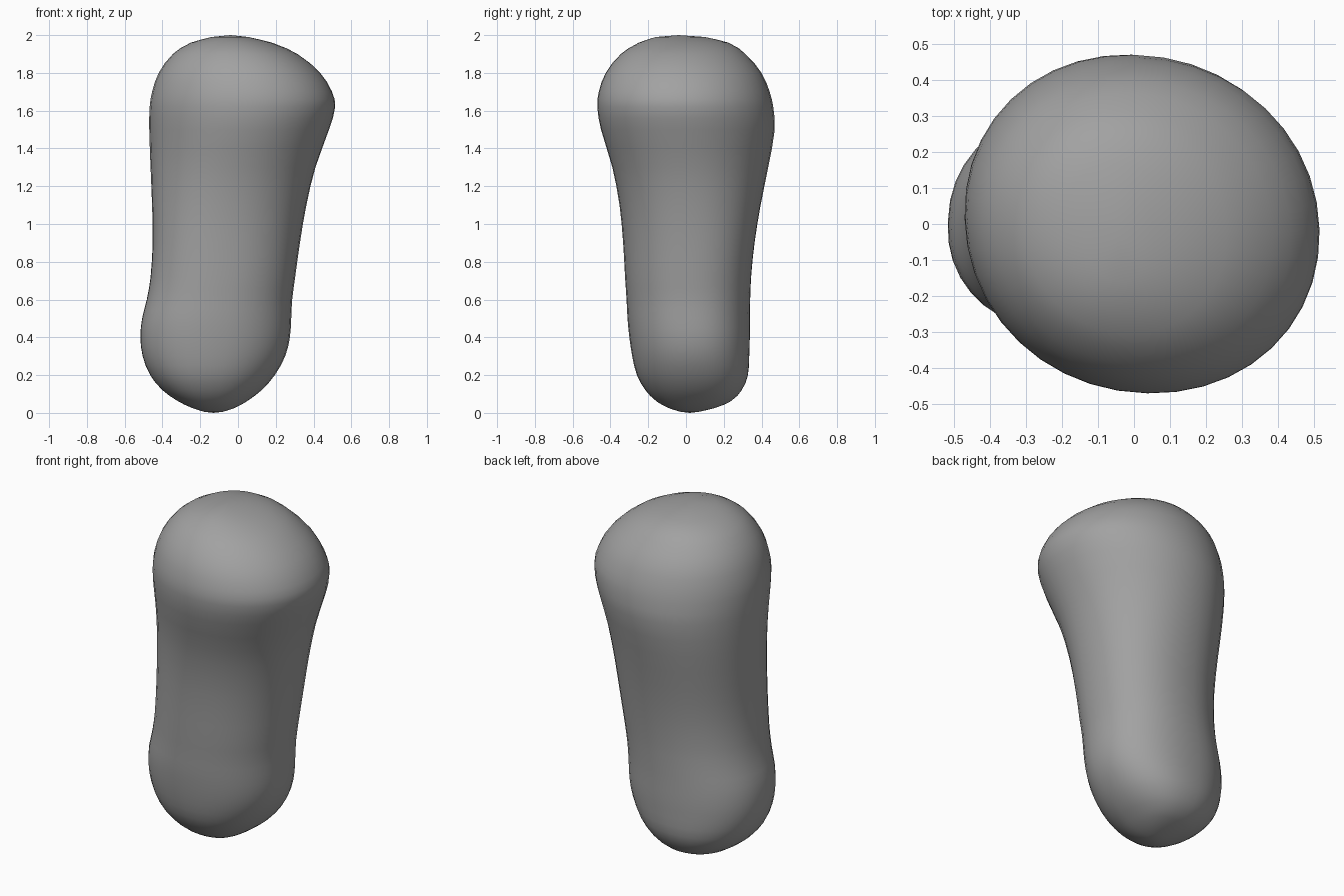
import bpy, bmesh, math

if "Cube" in bpy.data.objects:
    bpy.data.objects.remove(bpy.data.objects["Cube"])

# Silhouette stations: z, left x, right x, front y, back y
STATIONS = [
    (0.006, -0.18, -0.08, -0.03, 0.07),
    (0.025, -0.24, -0.02, -0.09, 0.15),
    (0.06, -0.315, 0.045, -0.155, 0.235),
    (0.12, -0.40, 0.125, -0.215, 0.295),
    (0.20, -0.465, 0.195, -0.26, 0.328),
    (0.30, -0.505, 0.25, -0.285, 0.335),
    (0.40, -0.517, 0.275, -0.30, 0.338),
    (0.50, -0.508, 0.282, -0.31, 0.338),
    (0.60, -0.483, 0.287, -0.315, 0.34),
    (0.72, -0.463, 0.303, -0.323, 0.345),
    (0.90, -0.452, 0.328, -0.333, 0.363),
    (1.10, -0.455, 0.362, -0.352, 0.395),
    (1.30, -0.463, 0.41, -0.39, 0.435),
    (1.50, -0.47, 0.482, -0.45, 0.47),
    (1.62, -0.468, 0.515, -0.47, 0.462),
    (1.70, -0.455, 0.498, -0.462, 0.443),
    (1.80, -0.42, 0.435, -0.425, 0.40),
    (1.90, -0.345, 0.315, -0.345, 0.315),
    (1.96, -0.25, 0.18, -0.25, 0.225),
    (1.99, -0.14, 0.055, -0.16, 0.10),
]
SEGS = 40
SUB = 2


def catmull(p0, p1, p2, p3, t):
    # Smooth blend with non-uniform spacing in z
    z0, z1, z2, z3 = p0[0], p1[0], p2[0], p3[0]
    h = z2 - z1
    out = [z1 + h * t]
    for a, b, c, d in list(zip(p0, p1, p2, p3))[1:]:
        m1 = (c - a) / (z2 - z0) * h
        m2 = (d - b) / (z3 - z1) * h
        out.append((2*t**3 - 3*t**2 + 1) * b + (t**3 - 2*t**2 + t) * m1
                   + (-2*t**3 + 3*t**2) * c + (t**3 - t**2) * m2)
    return out


def head_blend(z):
    s = min(1, max(0, (z - 0.8) / 0.7))
    return s * s * (3 - 2 * s)


def squared(v, power):
    return math.copysign(abs(v) ** (2 / power), v)


rows = []
n = len(STATIONS)
for i in range(n - 1):
    quad = [STATIONS[min(max(k, 0), n - 1)] for k in range(i - 1, i + 3)]
    rows += [catmull(*quad, j / SUB) for j in range(SUB)]
rows.append(STATIONS[-1])

# Rounded body lofted from slightly squared, skewed ovals, closed at both ends
bm = bmesh.new()
rings = []
for z, x0, x1, y0, y1 in rows:
    s = head_blend(z)
    skew = 0.07 - 0.12 * s
    power = 2.2 - 0.15 * s
    ring = []
    for k in range(SEGS):
        t = 2 * math.pi * k / SEGS
        x = (x0 + x1) / 2 + (x1 - x0) / 2 * squared(math.cos(t - skew / 2), power)
        y = (y0 + y1) / 2 + (y1 - y0) / 2 * squared(math.sin(t + skew / 2), power)
        ring.append(bm.verts.new((x, y, z)))
    rings.append(ring)
for a, b in zip(rings, rings[1:]):
    for k in range(SEGS):
        m = (k + 1) % SEGS
        bm.faces.new((a[k], a[m], b[m], b[k]))
for ring, tip in ((rings[0], (-0.13, 0.02, 0)), (rings[-1], (-0.04, -0.04, 2))):
    v = bm.verts.new(tip)
    for k in range(SEGS):
        bm.faces.new((ring[k], ring[(k + 1) % SEGS], v))
bmesh.ops.recalc_face_normals(bm, faces=bm.faces)
for f in bm.faces:
    f.smooth = True
mesh = bpy.data.meshes.new("rounded_body")
bm.to_mesh(mesh)
bm.free()

# Dark grey finish
mat = bpy.data.materials.new("dark_grey")
mat.diffuse_color = (0.36, 0.36, 0.36, 1)
mat.use_nodes = True
mat.node_tree.nodes["Principled BSDF"].inputs["Base Color"].default_value = mat.diffuse_color
mesh.materials.append(mat)
bpy.context.collection.objects.link(bpy.data.objects.new("rounded_body", mesh))
